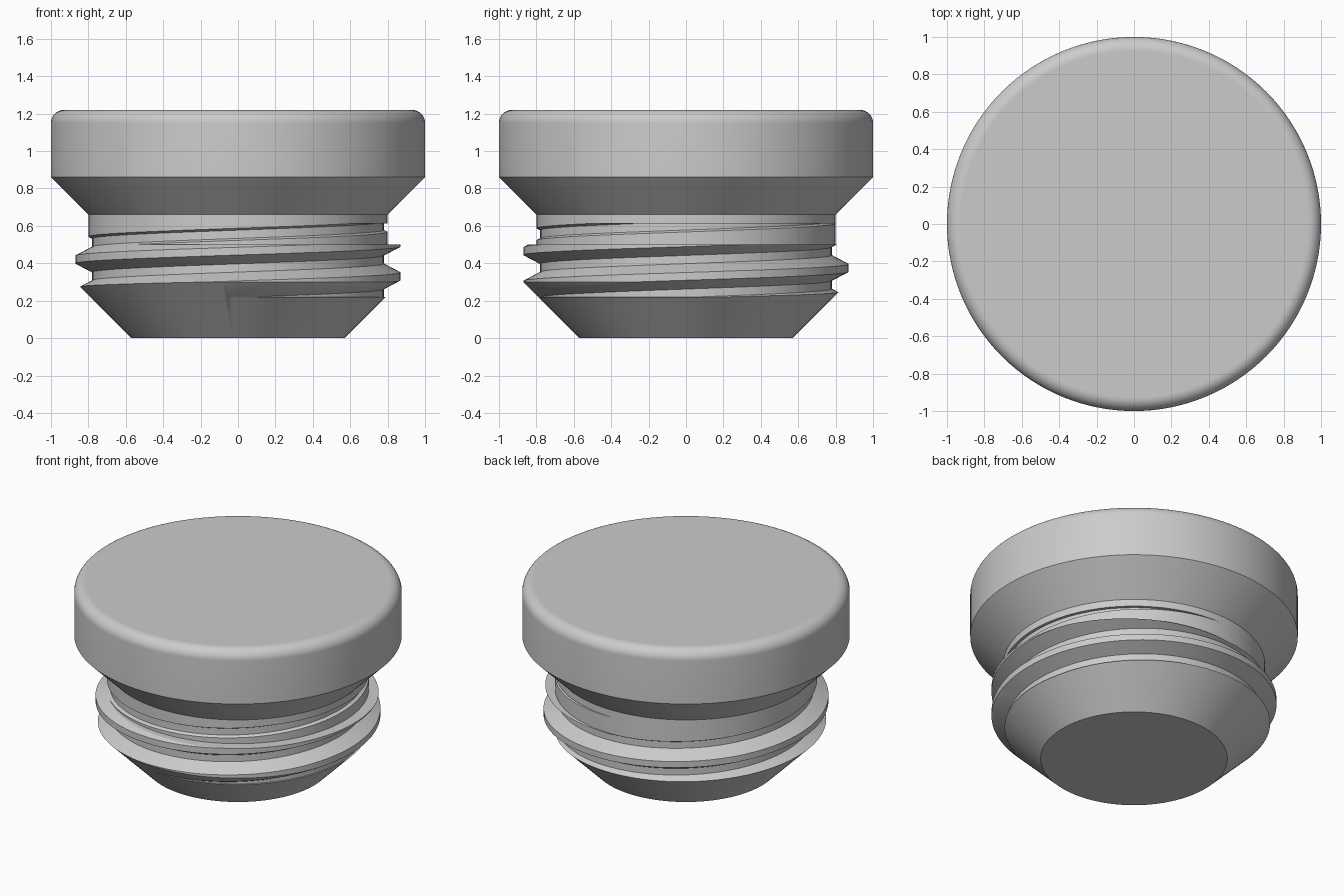
import bpy, bmesh
from math import sin, cos, pi, radians, floor

cube = bpy.data.objects.get("Cube")
if cube:
    bpy.data.objects.remove(cube, do_unlink=True)

SEGMENTS = 128
PITCH = 0.18
CREST_Z = 0.33        # height of a thread crest on the +x side
ROOT_R = 0.78


def add_object(name, bm):
    bmesh.ops.recalc_face_normals(bm, faces=bm.faces)
    mesh = bpy.data.meshes.new(name)
    bm.to_mesh(mesh)
    bm.free()
    obj = bpy.data.objects.new(name, mesh)
    bpy.context.collection.objects.link(obj)
    return obj


def skin(bm, loops, closed):
    """Bridge a row of equal closed loops with quads, capping both ends."""
    for a, b in zip(loops, loops[1:]):
        n = len(a)
        for i in range(n):
            j = (i + 1) % n
            bm.faces.new((a[i], a[j], b[j], b[i]))
    if closed:
        bm.faces.new(loops[0])
        bm.faces.new(loops[-1])


def revolve(name, profile):
    bm = bmesh.new()
    angles = [2 * pi * i / SEGMENTS for i in range(SEGMENTS)]
    loops = [[bm.verts.new((r * cos(a), r * sin(a), z)) for a in angles]
             for r, z in profile]
    skin(bm, loops, True)
    return add_object(name, bm)


def helix_sweep(name, section, first_turn, turns):
    bm = bmesh.new()
    loops = []
    for i in range(int(turns * SEGMENTS) + 1):
        turn = first_turn + (i + 0.5) / SEGMENTS
        a = 2 * pi * turn
        loops.append([bm.verts.new((r * cos(a), r * sin(a), z + PITCH * turn))
                      for r, z in section])
    skin(bm, loops, True)
    return add_object(name, bm)


def add_boolean(obj, other, operation):
    mod = obj.modifiers.new(operation.title(), 'BOOLEAN')
    mod.operation = operation
    mod.solver = 'EXACT'
    mod.object = other


# Turned body: tapered tip, thread blank, neck, flared collar, rounded head
fillet = 0.07
head = [(1 - fillet + fillet * cos(t), 1.22 - fillet + fillet * sin(t))
        for t in (radians(7.5 * k) for k in range(13))]
plug = revolve("threaded_plug", [
    (0.57, 0), (0.87, 0.3), (0.87, 0.5), (0.8, 0.5),
    (0.8, 0.66), (1, 0.86)] + head)

# Helical groove between the thread crests, limited to the threaded height
gap_z = CREST_Z + PITCH / 2
root_half, mouth_half, mouth_r = 0.022, 0.085, 0.9
groove = helix_sweep("groove_cutter", [
    (ROOT_R, gap_z - root_half), (mouth_r, gap_z - mouth_half),
    (mouth_r, gap_z + mouth_half), (ROOT_R, gap_z + root_half)], -2, 4)
limit = revolve("groove_limit", [(1.1, 0.22), (1.1, 0.613)])
add_boolean(groove, limit, 'INTERSECT')
add_boolean(plug, groove, 'DIFFERENCE')

# Bake the cut, then drop the helpers
graph = bpy.context.evaluated_depsgraph_get()
baked = bpy.data.meshes.new_from_object(plug.evaluated_get(graph))
plug.modifiers.clear()
plug.data = baked
for helper in (groove, limit):
    bpy.data.objects.remove(helper, do_unlink=True)

# Single grey plastic
grey = bpy.data.materials.new("grey_plastic")
grey.use_nodes = True
colour = (0.6, 0.6, 0.6, 1)
grey.diffuse_color = colour
grey.node_tree.nodes["Principled BSDF"].inputs["Base Color"].default_value = colour
plug.data.materials.clear()
plug.data.materials.append(grey)

# Smooth turned surfaces with crisp edges
bpy.ops.object.select_all(action='DESELECT')
plug.select_set(True)
bpy.context.view_layer.objects.active = plug
bpy.ops.object.shade_smooth_by_angle(angle=radians(25))
for face in plug.data.polygons:
    if abs(face.normal.z) > 0.999:
        face.use_smooth = False
